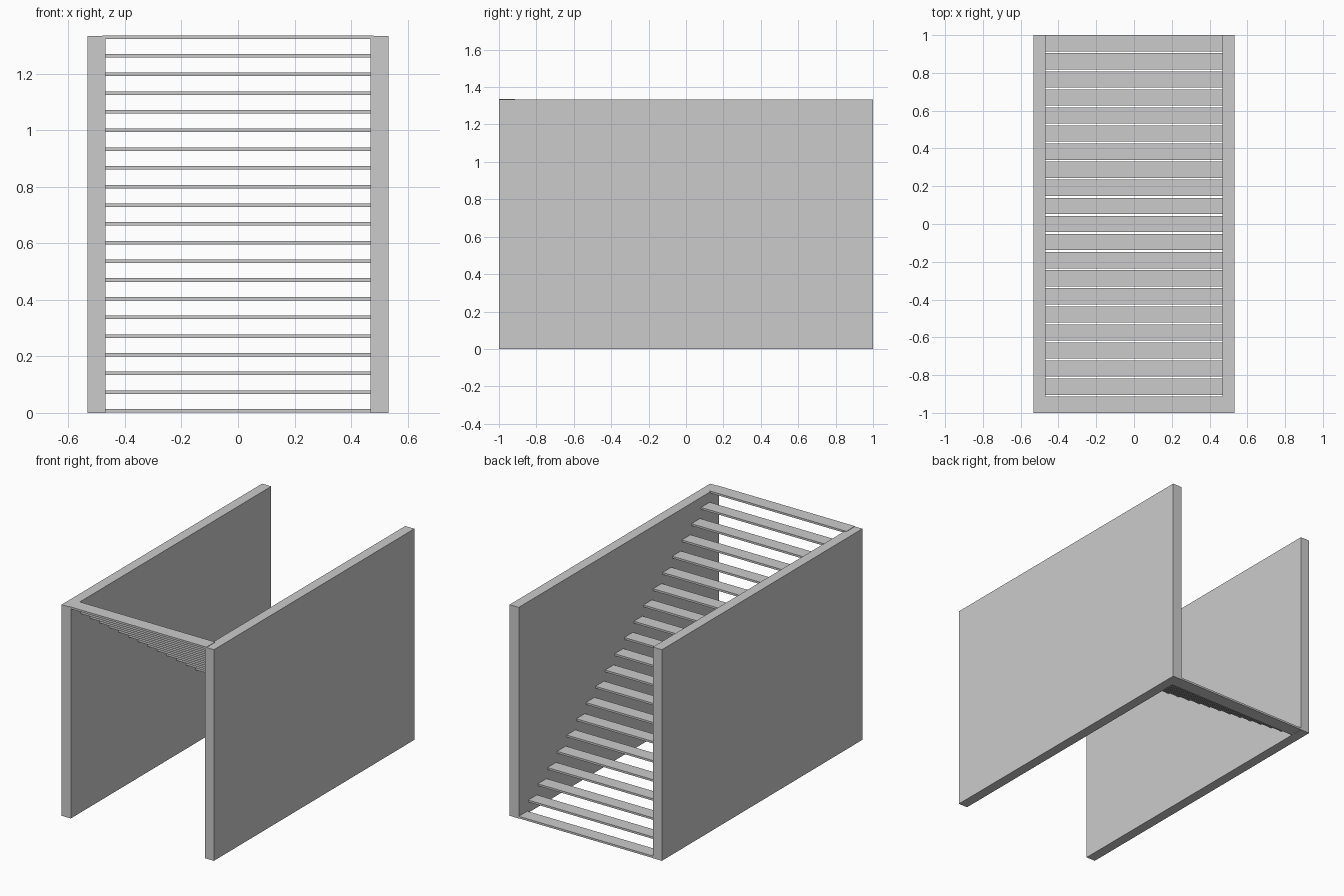
import bpy

if "Cube" in bpy.data.objects:
    bpy.data.objects.remove(bpy.data.objects["Cube"])

STEPS = 21
DEPTH = 0.086
THICK = 0.0125
RISE = 0.0661
RUN = (2.0 - DEPTH) / (STEPS - 1)


def box(name, x0, x1, y0, y1, z0, z1):
    bpy.ops.mesh.primitive_cube_add(
        size=1, location=((x0 + x1) / 2, (y0 + y1) / 2, (z0 + z1) / 2))
    ob = bpy.context.object
    ob.name = name
    ob.scale = (x1 - x0, y1 - y0, z1 - z0)
    bpy.ops.object.transform_apply(location=False, rotation=False, scale=True)
    return ob


# Solid side walls
box("left_wall", -0.532, -0.468, -1, 1, 0, 1.333)
box("right_wall", 0.468, 0.532, -1, 1, 0, 1.333)

# Open treads, lowest at the back and highest at the front, let into the walls
for i in range(STEPS):
    y1 = 1 - i * RUN
    z0 = 0.001 + i * RISE
    box(f"tread_{i + 1:02d}", -0.48, 0.48, y1 - DEPTH, y1, z0, z0 + THICK)
